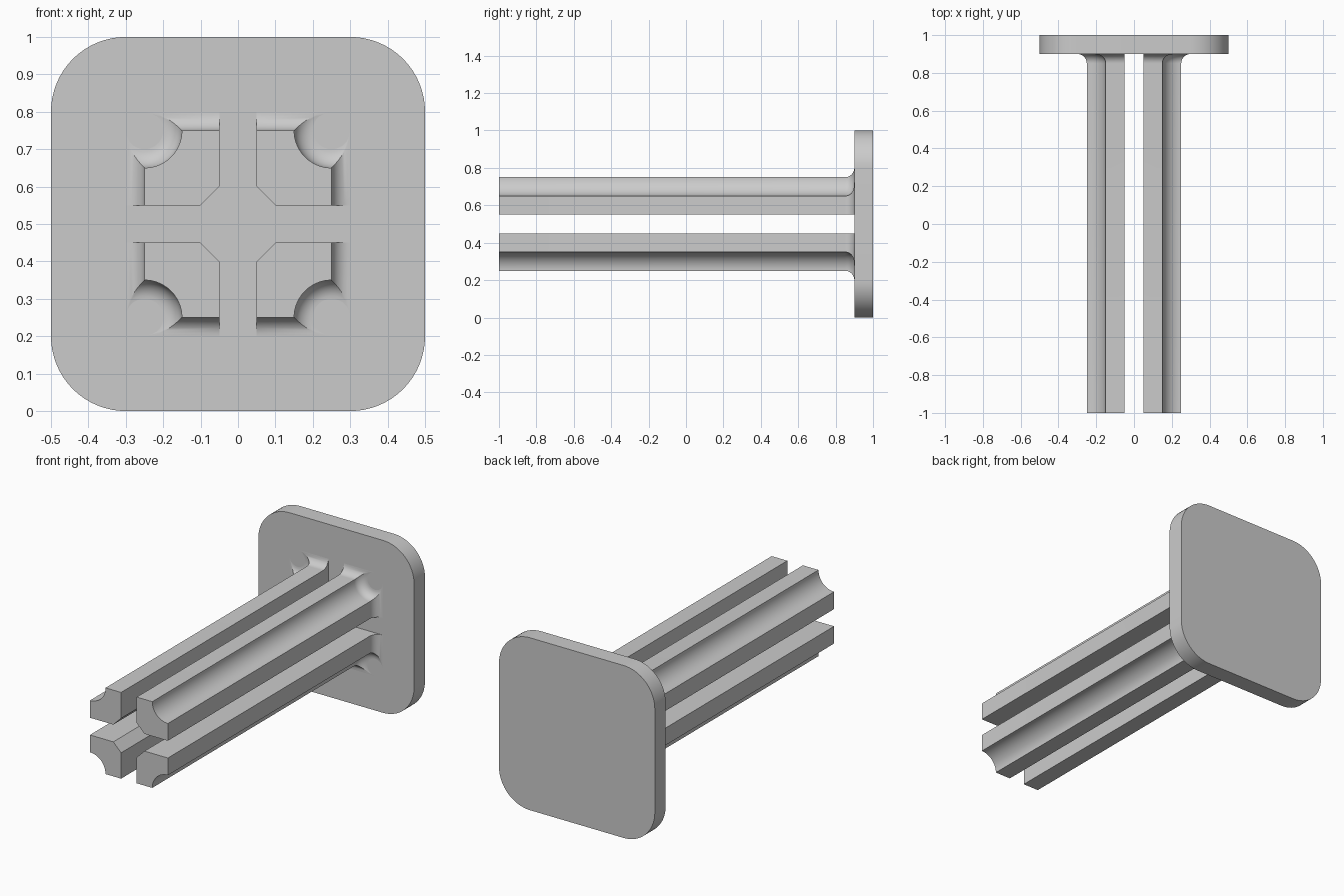
import bpy, bmesh
from math import pi, sin, cos, asin, sqrt

if "Cube" in bpy.data.objects:
    bpy.data.objects.remove(bpy.data.objects["Cube"])

R_FLUTE = 0.10   # concave corner radius of each bar
R_FILLET = 0.05  # fillet where bars meet the plate


def loft(name, rings):
    """Closed solid through rings of equal point count."""
    bm = bmesh.new()
    loops = [[bm.verts.new(p) for p in ring] for ring in rings]
    for a, b in zip(loops, loops[1:]):
        n = len(a)
        for i in range(n):
            j = (i + 1) % n
            bm.faces.new((a[i], a[j], b[j], b[i]))
    bm.faces.new(loops[0])
    bm.faces.new(loops[-1])
    bmesh.ops.recalc_face_normals(bm, faces=bm.faces[:])
    mesh = bpy.data.meshes.new(name)
    bm.to_mesh(mesh)
    bm.free()
    ob = bpy.data.objects.new(name, mesh)
    bpy.context.collection.objects.link(ob)
    ob.location.z = 0.5
    bpy.ops.object.select_all(action='DESELECT')
    ob.select_set(True)
    bpy.context.view_layer.objects.active = ob
    bpy.ops.object.shade_smooth_by_angle(angle=pi / 6)
    return ob


def bar_ring(y, d):
    """Bar section with its outer sides pushed out by d; slot sides stay put."""
    r = R_FLUTE - d
    extra = asin(min(1.0, d / r))
    a0, a1 = pi - extra, 1.5 * pi + extra
    pts = [(0.25 + d, 0.05), (0.10, 0.05), (0.05, 0.10), (0.05, 0.25 + d)]
    steps = 24
    for i in range(steps + 1):
        a = a0 + (a1 - a0) * i / steps
        pts.append((0.25 + r * cos(a), 0.25 + r * sin(a)))
    return [(u, y, v) for u, v in pts]


def plate_ring(y):
    """Rounded square section of the plate."""
    pts = []
    for k, (sx, sz) in enumerate(((1, 1), (-1, 1), (-1, -1), (1, -1))):
        for i in range(17):
            a = (k + i / 16) * pi / 2
            pts.append((sx * 0.3 + 0.2 * cos(a), y, sz * 0.3 + 0.2 * sin(a)))
    return pts


# End plate
loft("end_plate", [plate_ring(0.9), plate_ring(1.0)])

# Four fluted bars: straight length, fillet, then a short root inside the plate
rings = [bar_ring(-1.0, 0)]
for i in range(11):
    t = i / 10 * pi / 2
    rings.append(bar_ring(0.9 - R_FILLET + R_FILLET * sin(t), R_FILLET * (1 - cos(t))))
rings.append(bar_ring(0.92, R_FILLET))
bars = loft("fluted_bars", rings)
mirror = bars.modifiers.new("Mirror", 'MIRROR')
mirror.use_axis = (True, False, True)
mirror.use_mirror_merge = False
